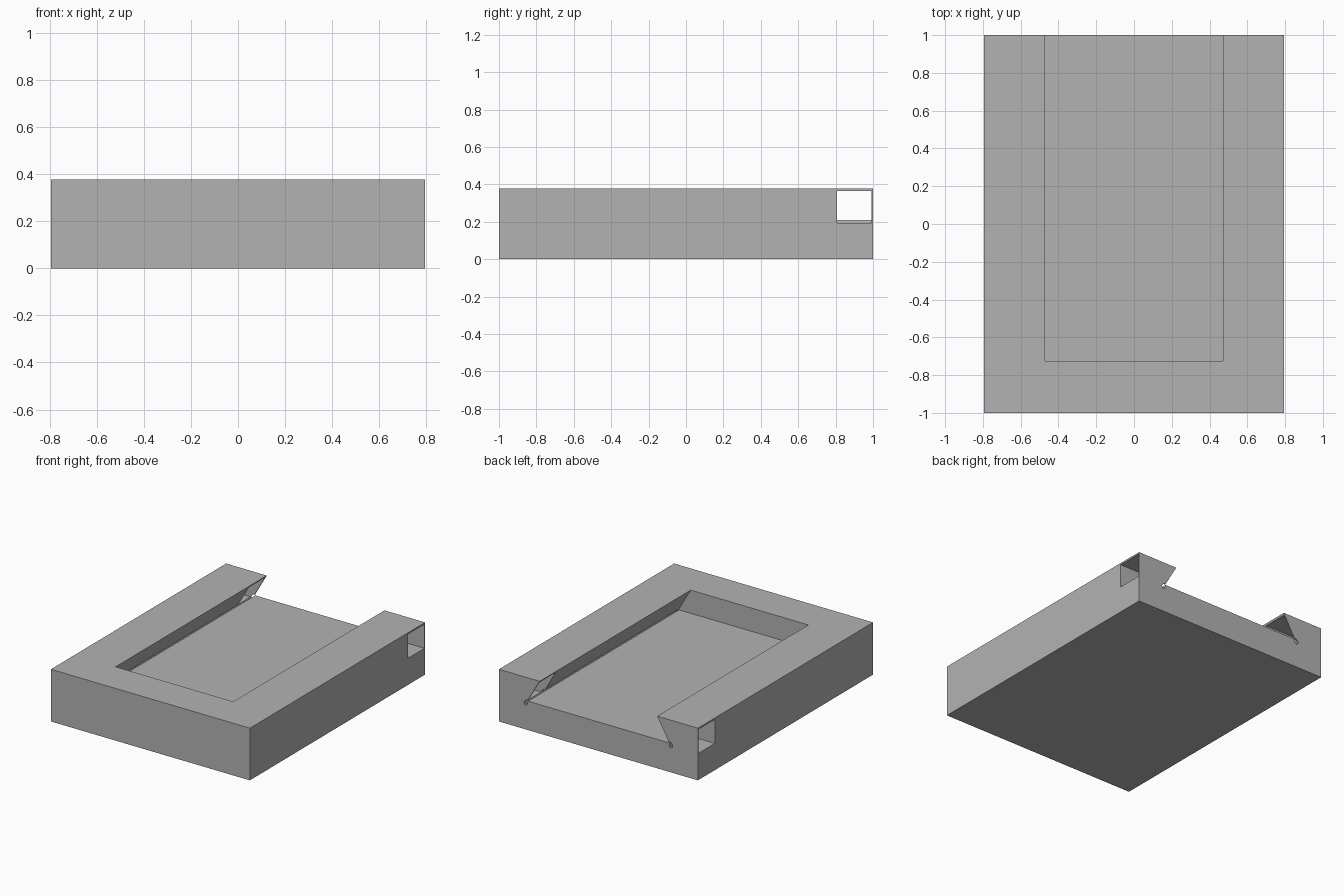
import bpy
import bmesh

cube = bpy.data.objects.get("Cube")
if cube:
    bpy.data.objects.remove(cube, do_unlink=True)

grey = bpy.data.materials.new("plain grey")
grey.use_nodes = True
colour = (0.45, 0.45, 0.45, 1)
grey.diffuse_color = colour
grey.node_tree.nodes["Principled BSDF"].inputs["Base Color"].default_value = colour


def prism(name, profile, y0, y1):
    """Extrude an (x, z) profile along y."""
    bm = bmesh.new()
    face = bm.faces.new([bm.verts.new((x, y0, z)) for x, z in profile])
    ext = bmesh.ops.extrude_face_region(bm, geom=[face])
    verts = [v for v in ext["geom"] if isinstance(v, bmesh.types.BMVert)]
    bmesh.ops.translate(bm, verts=verts, vec=(0, y1 - y0, 0))
    bmesh.ops.recalc_face_normals(bm, faces=bm.faces)
    mesh = bpy.data.meshes.new(name)
    bm.to_mesh(mesh)
    bm.free()
    mesh.materials.append(grey)
    obj = bpy.data.objects.new(name, mesh)
    bpy.context.collection.objects.link(obj)
    return obj


def mirrored(points):
    return [(-x, z) for x, z in points]


def cut(target, cutter):
    """Subtract the cutter, then remove it."""
    cutter.hide_render = True
    mod = target.modifiers.new(cutter.name, "BOOLEAN")
    mod.operation = "DIFFERENCE"
    mod.solver = "EXACT"
    mod.object = cutter
    bpy.context.view_layer.objects.active = target
    bpy.ops.object.modifier_apply(modifier=mod.name)
    bpy.data.objects.remove(cutter, do_unlink=True)


W, H = 0.795, 0.377
FLOOR, FRONT = 0.209, -0.725

# Solid base block
block = prism("dovetail_block", [(-W, 0), (W, 0), (W, H), (-W, H)], -1, 1)

# Dovetail channel with relief grooves at its lower corners, open at the back
half = [(0.47, 0.5), (0.47, H), (0.563, 0.216), (0.58, 0.214), (0.594, 0.195),
        (0.588, 0.178), (0.571, 0.178), (0.563, FLOOR)]
channel = prism("channel_cutter", half + mirrored(half)[::-1], FRONT, 1.1)
cut(block, channel)

# Square side windows near the back
window = [(1, 0.193), (1, 0.365), (0.46, 0.365), (0.573, 0.193)]
for side, profile in (("left", window), ("right", mirrored(window))):
    cut(block, prism(side + "_window_cutter", profile, 0.807, 0.992))
